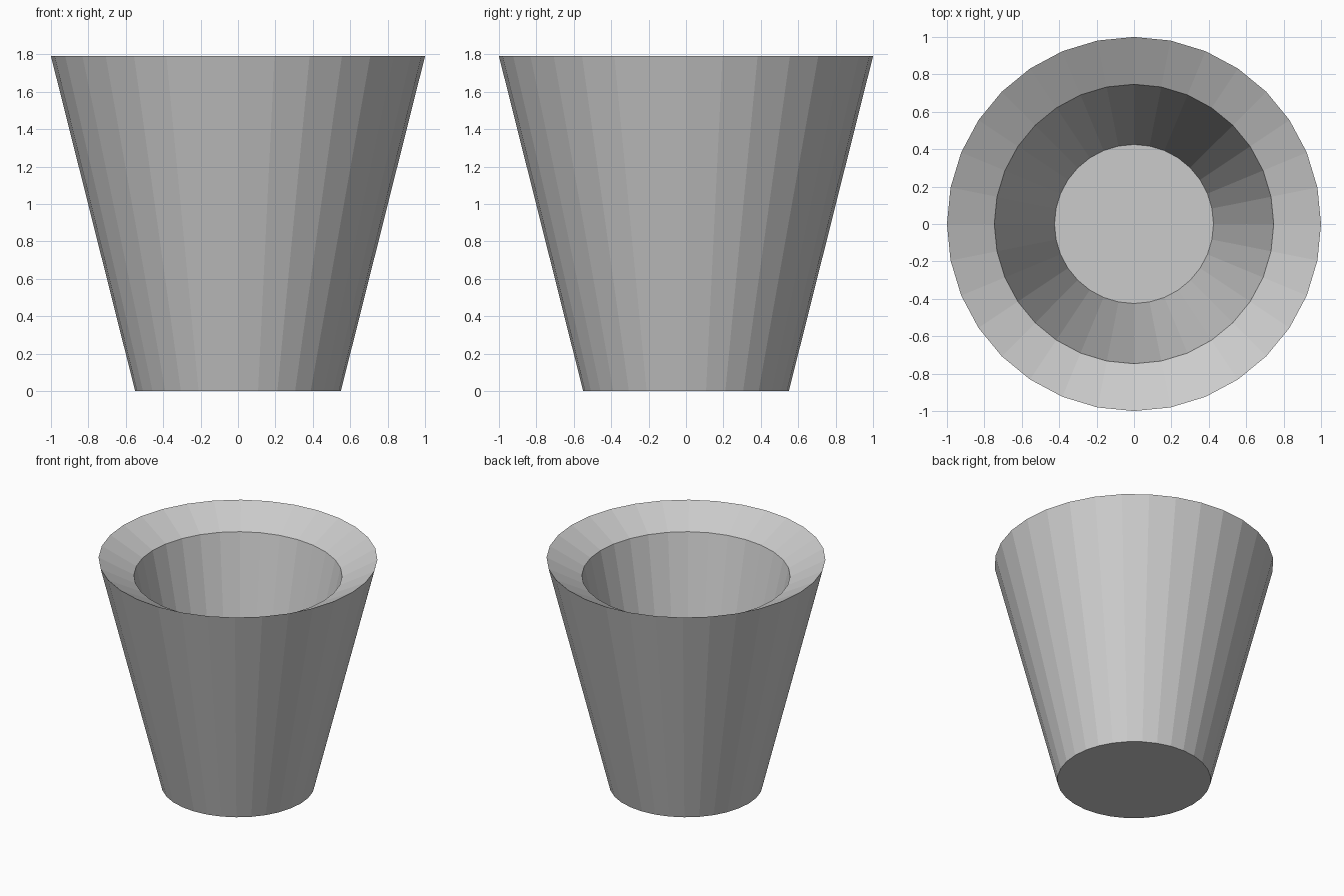
import bpy, bmesh
from math import cos, sin, tau

if "Cube" in bpy.data.objects:
    bpy.data.objects.remove(bpy.data.objects["Cube"])

SIDES = 32
# Profile (radius, height): base edge, outer lip, bevelled rim, inner floor edge
PROFILE = [(0.55, 0.0), (1.0, 1.79), (0.747, 1.655), (0.425, 0.2)]


def ring(bm, radius, z):
    return [bm.verts.new((radius * cos(tau * i / SIDES), radius * sin(tau * i / SIDES), z))
            for i in range(SIDES)]


# Tapered cup: lofted rings closed by base and inner floor
bm = bmesh.new()
rings = [ring(bm, r, z) for r, z in PROFILE]
for a, b in zip(rings, rings[1:]):
    for i in range(SIDES):
        j = (i + 1) % SIDES
        bm.faces.new((a[i], a[j], b[j], b[i]))
bm.faces.new(rings[0][::-1])
bm.faces.new(rings[-1])
bmesh.ops.recalc_face_normals(bm, faces=bm.faces)

mesh = bpy.data.meshes.new("tapered_cup")
bm.to_mesh(mesh)
bm.free()
bpy.context.collection.objects.link(bpy.data.objects.new("tapered_cup", mesh))
